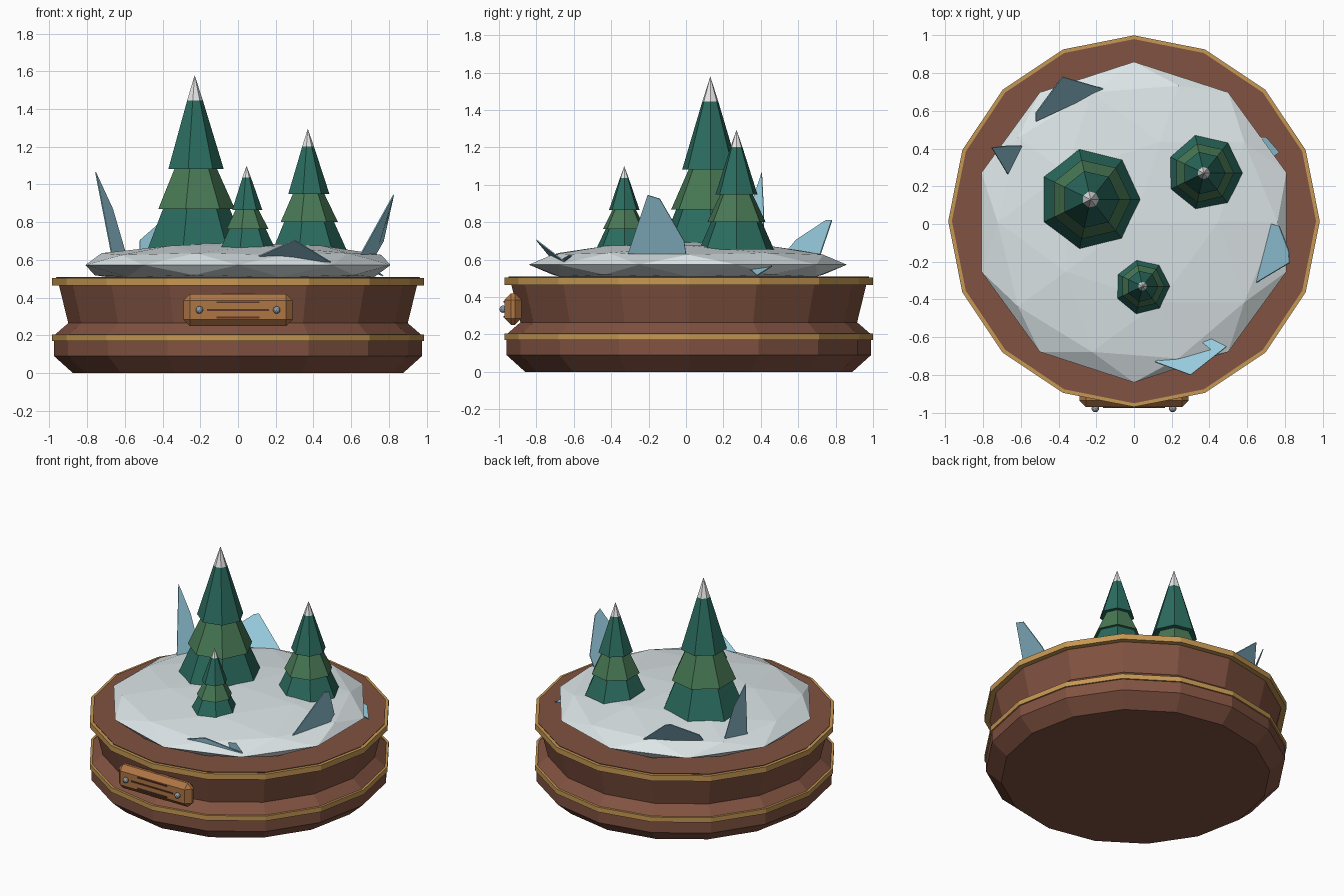
import bpy
import bmesh
from math import cos, sin, pi
from mathutils import Matrix, Vector

default_cube = bpy.data.objects.get("Cube")
if default_cube:
    bpy.data.objects.remove(default_cube, do_unlink=True)


def make_material(name, red, green, blue):
    material = bpy.data.materials.new(name)
    material.use_nodes = True
    colour = (red, green, blue, 1)
    material.diffuse_color = colour
    shader = material.node_tree.nodes["Principled BSDF"]
    shader.inputs["Base Color"].default_value = colour
    shader.inputs["Roughness"].default_value = 0.8
    return material


wood = make_material("brown wood", 0.22, 0.085, 0.053)
gold = make_material("gold trim", 0.56, 0.31, 0.085)
snow = make_material("snow", 0.75, 0.82, 0.84)
tip_white = make_material("white tip", 0.8, 0.8, 0.8)
dark_green = make_material("dark pine green", 0.024, 0.15, 0.115)
mid_green = make_material("mid pine green", 0.065, 0.19, 0.09)
ice = make_material("ice blue", 0.31, 0.6, 0.73)
plaque_wood = make_material("orange wood", 0.43, 0.18, 0.06)
groove_brown = make_material("dark brown", 0.1, 0.035, 0.02)
steel = make_material("steel", 0.3, 0.36, 0.4)


def finish(bm, name, materials, location=(0, 0, 0)):
    """Turn a bmesh into a linked, flat shaded object."""
    bmesh.ops.recalc_face_normals(bm, faces=bm.faces)
    mesh = bpy.data.meshes.new(name)
    bm.to_mesh(mesh)
    bm.free()
    for material in materials:
        mesh.materials.append(material)
    part = bpy.data.objects.new(name, mesh)
    part.location = location
    bpy.context.collection.objects.link(part)
    return part


def lathe(name, profile, sides, materials, location, slots=None, closed=False):
    """Revolve (radius, height) points; slots gives a material per segment."""
    bm = bmesh.new()
    rings = []
    for radius, height in profile:
        angles = [2 * pi * i / sides for i in range(sides)]
        if radius == 0:
            rings.append([bm.verts.new((0, 0, height))] * sides)
        else:
            rings.append([bm.verts.new((radius * cos(a), radius * sin(a), height))
                          for a in angles])
    pairs = list(zip(rings, rings[1:]))
    if closed:
        pairs.append((rings[-1], rings[0]))
    for segment, (low, high) in enumerate(pairs):
        for i in range(sides):
            j = (i + 1) % sides
            corners = list(dict.fromkeys((low[i], low[j], high[j], high[i])))
            face = bm.faces.new(corners)
            face.material_index = slots[segment] if slots else 0
    return finish(bm, name, materials, location)


def box(name, size, location, material, bevel=0):
    bm = bmesh.new()
    bmesh.ops.create_cube(bm, size=1, matrix=Matrix.Diagonal((*size, 1)))
    if bevel:
        bmesh.ops.bevel(bm, geom=bm.edges[:], offset=bevel, segments=1,
                        affect="EDGES", profile=0.5)
    return finish(bm, name, [material], location)


# Round faceted wooden stand
centre = (0, 0.015, 0)
stand_profile = [(0, 0), (0.875, 0), (0.975, 0.09), (0.975, 0.2), (0.9, 0.265),
                 (0.95, 0.47), (0.965, 0.51), (0, 0.51)]
lathe("stand", stand_profile, 16, [wood], centre)

# Gold trim rings
for name, bottom, top in (("lower_trim", 0.17, 0.205), ("upper_trim", 0.465, 0.505)):
    ring = [(0.93, bottom), (0.985, bottom), (0.985, top), (0.93, top)]
    lathe(name, ring, 16, [gold], centre, closed=True)

# Faceted snow mound
bm = bmesh.new()
bmesh.ops.create_icosphere(bm, subdivisions=2, radius=1,
                           matrix=Matrix.Diagonal((0.85, 0.85, 0.12, 1)))
finish(bm, "snow_mound", [snow], (0, 0.01, 0.573))

# Pine trees: three stacked tiers and a snowy tip
tree_shape = [(0, 0), (1, 0), (0.68, 0.227), (0.78, 0.227), (0.43, 0.46),
              (0.56, 0.46), (0.16, 0.853), (0, 1)]
tree_slots = [0, 0, 1, 1, 0, 0, 2]
trees = (("large_tree", -0.23, 0.13, 0.66, 0.275, 0.92),
         ("medium_tree", 0.37, 0.27, 0.655, 0.205, 0.64),
         ("small_tree", 0.045, -0.33, 0.665, 0.15, 0.435))
for name, x, y, z, radius, height in trees:
    scaled = [(r * radius, h * height) for r, h in tree_shape]
    lathe(name, scaled, 7, [dark_green, mid_green, tip_white], (x, y, z), tree_slots)

# Thin ice shards leaning out of the snow
shards = {
    "right_side_shard": [(-0.67, 0.265, 0.63), (-0.595, 0.415, 0.63),
                         (-0.665, 0.415, 0.87), (-0.755, 0.405, 1.065)],
    "back_shard": [(-0.52, 0.545, 0.65), (-0.52, 0.59, 0.705), (-0.4, 0.75, 0.81),
                   (-0.38, 0.78, 0.81), (-0.155, 0.715, 0.62)],
    "left_side_shard": [(0.65, -0.31, 0.63), (0.73, 0, 0.63), (0.77, -0.01, 0.7),
                        (0.82, -0.14, 0.925), (0.825, -0.205, 0.945)],
    "front_shard": [(0.11, -0.73, 0.62), (0.3, -0.8, 0.705), (0.49, -0.65, 0.59),
                    (0.41, -0.61, 0.62)],
    "low_shard": [(0.64, 0.46, 0.57), (0.7, 0.46, 0.565), (0.77, 0.38, 0.515),
                  (0.7, 0.33, 0.56)],
}
for name, outline in shards.items():
    bm = bmesh.new()
    bm.faces.new([bm.verts.new(point) for point in outline])
    shard = finish(bm, name, [ice])
    thickness = shard.modifiers.new("thickness", "SOLIDIFY")
    thickness.thickness = 0.006
    thickness.offset = 0

# Front plaque with engraved lines and two rivets
box("plaque", (0.58, 0.09, 0.17), (0, -0.925, 0.335), plaque_wood, bevel=0.035)
for name, width, z in (("top_line", 0.23, 0.375), ("middle_line", 0.33, 0.335),
                       ("bottom_line", 0.23, 0.295)):
    box(name, (width, 0.009, 0.009), (0, -0.972, z), groove_brown)
for name, side in (("left_rivet", 1), ("right_rivet", -1)):
    bm = bmesh.new()
    bmesh.ops.create_icosphere(bm, subdivisions=2, radius=0.02)
    finish(bm, name, [steel], Vector((side * 0.205, -0.978, 0.335)))
